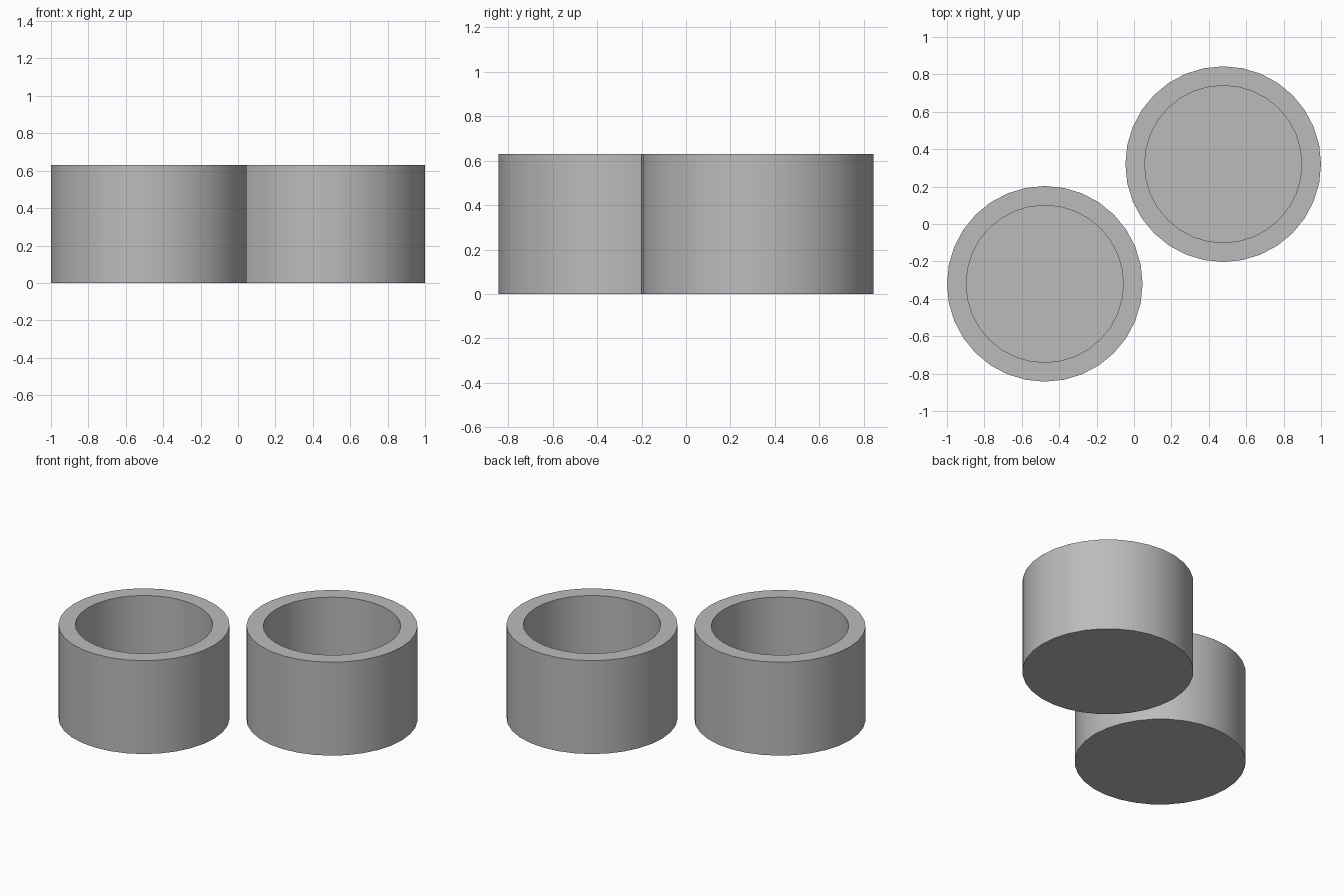
import bpy
import bmesh
import math

cube = bpy.data.objects.get("Cube")
if cube:
    bpy.data.objects.remove(cube, do_unlink=True)

RADIUS, INNER, HEIGHT, FLOOR = 0.523, 0.42, 0.63, 0.105
SIDES = 32

grey = bpy.data.materials.new("plain grey")
grey.use_nodes = True
colour = (0.5, 0.5, 0.5, 1)
grey.diffuse_color = colour
grey.node_tree.nodes["Principled BSDF"].inputs["Base Color"].default_value = colour


def make_cup(name, x, y):
    """Solid cylinder whose top is inset to a rim and sunk to a floor."""
    bm = bmesh.new()
    bmesh.ops.create_cone(bm, cap_ends=True, segments=SIDES, radius1=RADIUS,
                          radius2=RADIUS, depth=HEIGHT)
    bmesh.ops.translate(bm, verts=bm.verts, vec=(0, 0, HEIGHT / 2))
    top = max(bm.faces, key=lambda f: f.calc_center_median().z)

    # Rim
    bmesh.ops.inset_region(bm, faces=[top], thickness=RADIUS - INNER,
                           use_even_offset=False)
    for v in top.verts:
        scale = INNER / math.hypot(v.co.x, v.co.y)
        v.co.x *= scale
        v.co.y *= scale

    # Hollow
    sunk = bmesh.ops.extrude_discrete_faces(bm, faces=[top])["faces"][0]
    bmesh.ops.translate(bm, verts=sunk.verts, vec=(0, 0, FLOOR - HEIGHT))
    bmesh.ops.recalc_face_normals(bm, faces=bm.faces)

    mesh = bpy.data.meshes.new(name)
    bm.to_mesh(mesh)
    bm.free()
    mesh.materials.append(grey)
    cup = bpy.data.objects.new(name, mesh)
    cup.location = (x, y, 0)
    bpy.context.collection.objects.link(cup)
    return cup


cups = [make_cup("left_cup", 0.477, 0.32), make_cup("right_cup", -0.477, -0.32)]

# Smooth walls, sharp rims
bpy.ops.object.select_all(action="DESELECT")
for cup in cups:
    cup.select_set(True)
bpy.context.view_layer.objects.active = cups[0]
bpy.ops.object.shade_smooth_by_angle(angle=math.radians(30))
